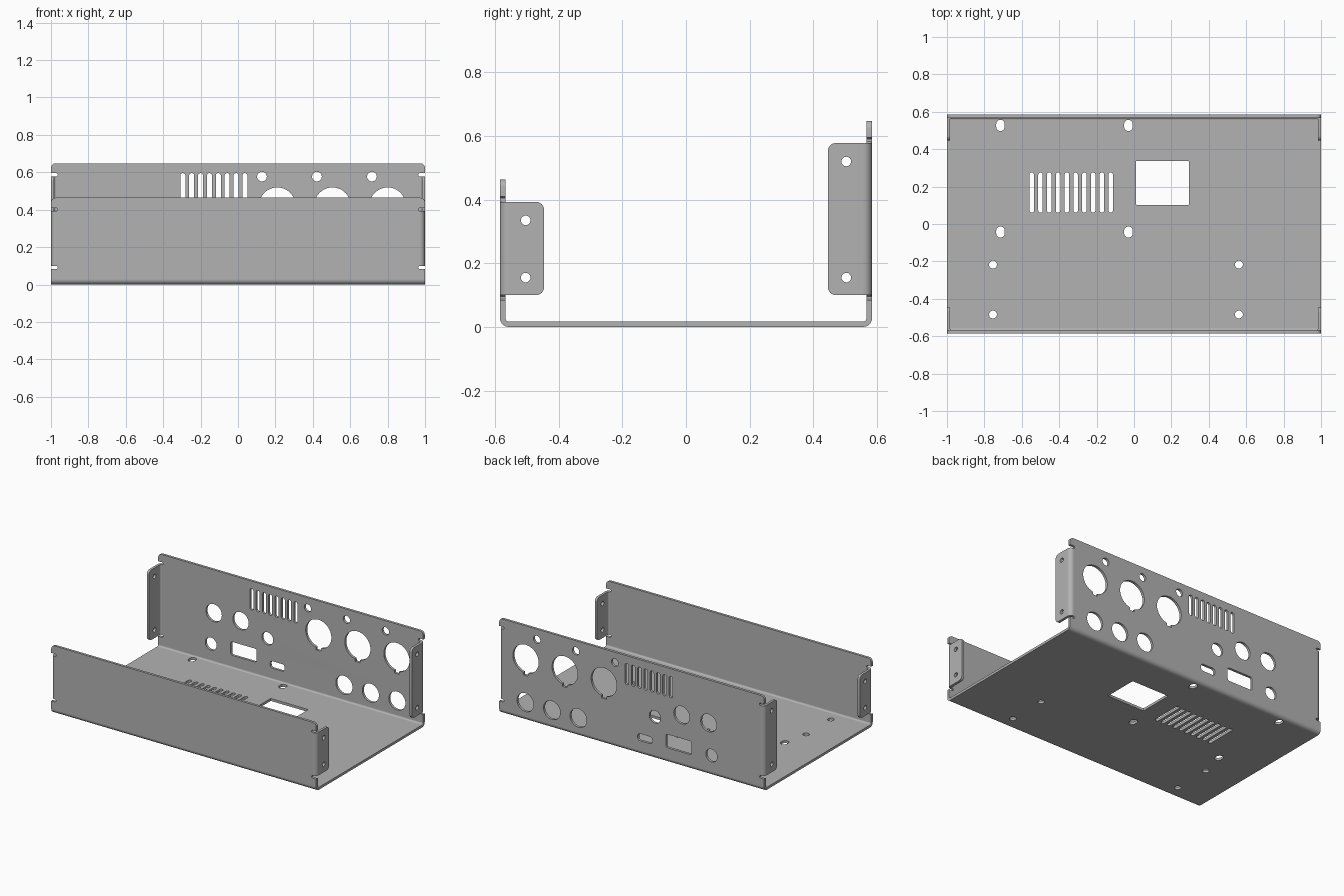
import bpy, bmesh
from math import sin, cos, radians
from mathutils import Matrix, Vector

if "Cube" in bpy.data.objects:
    bpy.data.objects.remove(bpy.data.objects["Cube"])

T = 0.017          # sheet thickness
R = 0.028          # outer bend radius
HX, HY = 1.0, 0.585
X, Y, Z = Vector((1, 0, 0)), Vector((0, 1, 0)), Vector((0, 0, 1))

steel = bpy.data.materials.new("grey steel")
steel.use_nodes = True
GREY = (0.45, 0.45, 0.45, 1)
steel.diffuse_color = GREY
steel.node_tree.nodes["Principled BSDF"].inputs["Base Color"].default_value = GREY
parts = []


def arc(cx, cy, r, start, end, steps=6):
    angles = [radians(start + (end - start) * i / steps) for i in range(steps + 1)]
    return [(cx + r * cos(a), cy + r * sin(a)) for a in angles]


def rounded(cx, cy, w, h, r, steps=6):
    """Rounded rectangle loop; a slot or circle when r is half the width."""
    a, b = w / 2 - r, h / 2 - r
    loop = []
    for i, (sx, sy) in enumerate([(1, 1), (-1, 1), (-1, -1), (1, -1)]):
        loop += arc(cx + sx * a, cy + sy * b, r, 90 * i, 90 * i + 90, steps)
    return [p for i, p in enumerate(loop) if (Vector(p) - Vector(loop[i - 1])).length > 1e-5]


def circle(cx, cy, r):
    return rounded(cx, cy, 2 * r, 2 * r, r, 8)


def keyed_circle(cx, cy, r):
    """Round socket opening with a small key notch at the bottom."""
    key = [(cx - 0.018, cy - r - 0.016), (cx + 0.018, cy - r - 0.016)]
    return arc(cx, cy, r, -79, 259, 36) + key


def plate(name, loops, origin, u, v, depth):
    """Extruded flat shape: first loop is the outline, the rest are holes."""
    curve = bpy.data.curves.new(name, "CURVE")
    curve.dimensions = "2D"
    curve.fill_mode = "BOTH"
    curve.extrude = depth / 2
    for loop in loops:
        spline = curve.splines.new("POLY")
        spline.points.add(len(loop) - 1)
        for point, (a, b) in zip(spline.points, loop):
            point.co = (a, b, 0, 1)
        spline.use_cyclic_u = True
    temp = bpy.data.objects.new(name + " outline", curve)
    bpy.context.collection.objects.link(temp)
    graph = bpy.context.evaluated_depsgraph_get()
    mesh = bpy.data.meshes.new_from_object(temp.evaluated_get(graph))
    bpy.data.objects.remove(temp)
    bm = bmesh.new()
    bm.from_mesh(mesh)
    bmesh.ops.remove_doubles(bm, verts=bm.verts, dist=1e-5)
    bmesh.ops.recalc_face_normals(bm, faces=bm.faces)
    rows = Matrix((u, v, u.cross(v))).transposed().to_4x4()
    bm.transform(Matrix.Translation(origin) @ rows)
    bm.to_mesh(mesh)
    bm.free()
    mesh.materials.clear()
    mesh.materials.append(steel)
    obj = bpy.data.objects.new(name, mesh)
    bpy.context.collection.objects.link(obj)
    parts.append(obj)


def bend(name, cu, cv, start, origin, u, v, length):
    """Quarter-round fold joining two plates."""
    ring = arc(cu, cv, R, start, start + 90, 8) + arc(cu, cv, R - T, start + 90, start, 8)
    plate(name, [ring], origin, u, v, length)


def wall_outline(low, high, top):
    """Wall with relief slots above and below the flange on both ends."""
    e = HX - R
    s = T / 2
    right = [(HX, R), (HX, low - T)]
    right += arc(e, low - s, s, 270, 90)
    right += arc(e, high + s, s, 270, 90)
    right += [(HX, high + T)] + arc(HX - 0.025, top - 0.025, 0.025, 0, 90)
    return right + [(-x, z) for x, z in reversed(right)]


# Floor with vent, window and mounting holes
floor_holes = [rounded(-0.547 + i * 0.0469, 0.168, 0.024, 0.215, 0.012) for i in range(10)]
floor_holes.append(rounded(0.152, 0.22, 0.284, 0.236, 0.007, 3))
for x in (-0.714, -0.03):
    floor_holes += [rounded(x, y, 0.045, 0.06, 0.0224) for y in (0.527, -0.043)]
for x in (-0.754, 0.561):
    floor_holes += [circle(x, y, 0.021) for y in (-0.217, -0.484)]
fy = HY - R
floor_edge = [(-HX, -fy), (HX, -fy), (HX, fy), (-HX, fy)]
plate("floor", [floor_edge] + floor_holes, Vector((0, 0, T / 2)), X, Y, T)

# Connector openings in the back wall
back_holes = [rounded(-0.295 + i * 0.0474, 0.523, 0.027, 0.145, 0.0134) for i in range(8)]
for i in range(3):
    back_holes.append(circle(0.128 + i * 0.294, 0.577, 0.026))
    back_holes.append(keyed_circle(0.21 + i * 0.295, 0.422, 0.097))
    back_holes.append(circle(0.403 + i * 0.2, 0.125, 0.063))
back_holes += [circle(x, 0.354, 0.06) for x in (-0.377, -0.58)]
back_holes += [circle(-0.175, 0.288, 0.043), circle(-0.602, 0.138, 0.043)]
back_holes += [rounded(-0.355, 0.148, 0.195, 0.092, 0.012, 3),
               rounded(-0.10, 0.119, 0.11, 0.048, 0.018)]

# Walls with their folds and end flanges
LOW = 0.1
for side, s, high, top, holes, hole_z in (
        ("front", -1, 0.393, 0.464, [], 0.335),
        ("back", 1, 0.578, 0.648, back_holes, 0.52)):
    plate(side + "_wall", [wall_outline(LOW, high, top)] + holes,
          Vector((0, s * (HY - T / 2), 0)), X, Z, T)
    bend(side + "_floor_fold", s * fy, R, 270 if s > 0 else 180,
         Vector((0, 0, 0)), Y, Z, 2 * HX)
    for end, e in (("left", 1), ("right", -1)):
        tip = 0.446
        flange = [(s * fy, LOW)] + arc(s * (tip + 0.025), LOW + 0.025, 0.025, 270, 270 - s * 90)
        flange += arc(s * (tip + 0.025), high - 0.025, 0.025, 90 + s * 90, 90) + [(s * fy, high)]
        screws = [circle(s * 0.504, z, 0.015) for z in (0.155, hole_z)]
        plate(f"{side}_{end}_flange", [flange] + screws,
              Vector((e * (HX - T / 2), 0, 0)), Y, Z, T)
        start = {(1, 1): 0, (-1, 1): 90, (-1, -1): 180, (1, -1): 270}[(e, s)]
        bend(f"{side}_{end}_flange_fold", e * (HX - R), s * fy, start,
             Vector((0, 0, (LOW + high) / 2)), X, Y, high - LOW)

# Smooth the folds and hole rims, keep sheet edges sharp
bpy.ops.object.select_all(action="DESELECT")
for obj in parts:
    obj.select_set(True)
bpy.context.view_layer.objects.active = parts[0]
bpy.ops.object.shade_smooth_by_angle()
